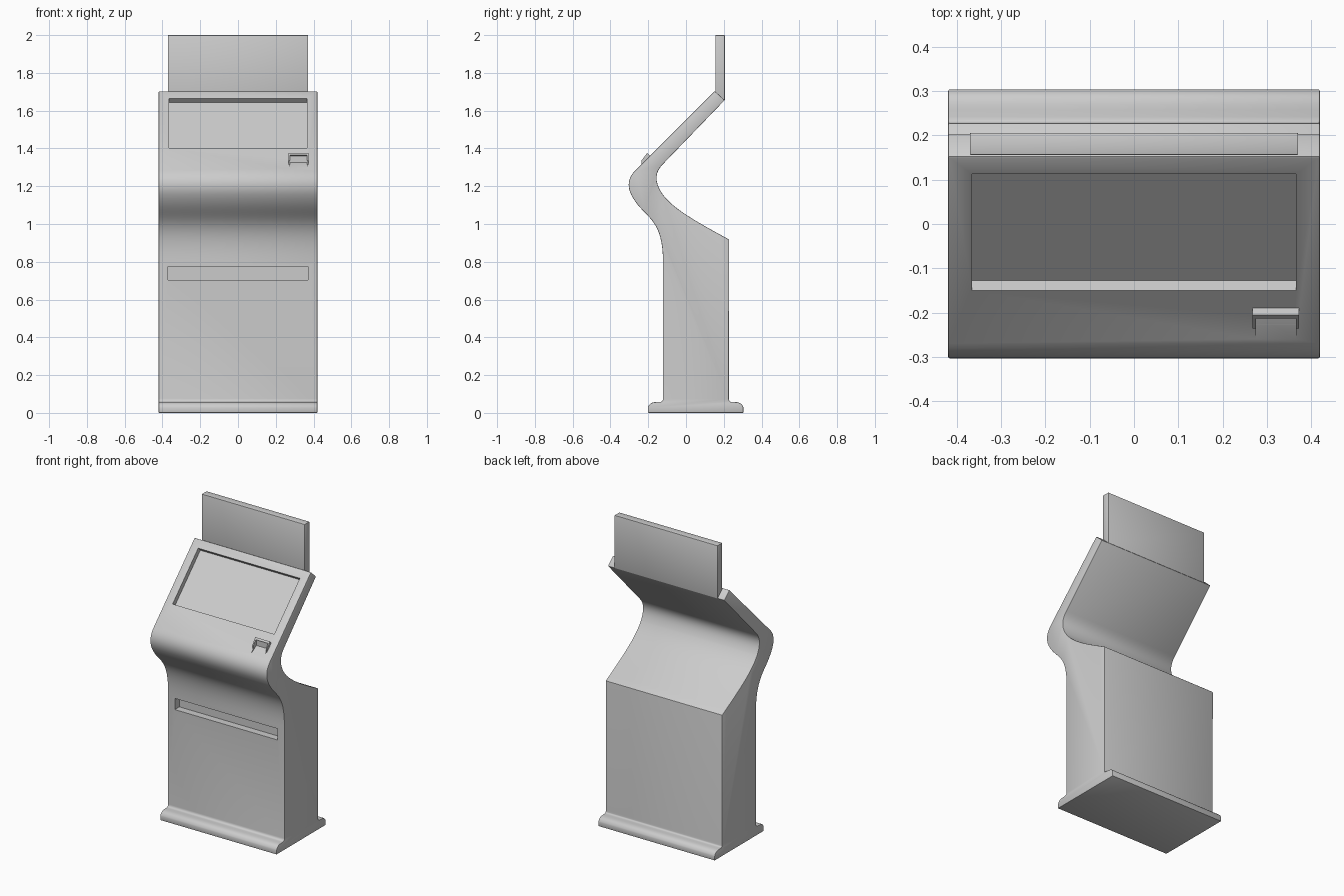
import bpy
import bmesh
import math
from mathutils import Vector
from mathutils.geometry import interpolate_bezier

cube = bpy.data.objects.get("Cube")
if cube:
    bpy.data.objects.remove(cube, do_unlink=True)

grey = bpy.data.materials.new("light grey")
grey.use_nodes = True
colour = (0.6, 0.6, 0.6, 1)
grey.diffuse_color = colour
grey.node_tree.nodes["Principled BSDF"].inputs["Base Color"].default_value = colour


def prism(name, profile, x0, x1, bevel=0):
    """Extrude a side profile of (y, z) points from x0 to x1."""
    bm = bmesh.new()
    face = bm.faces.new([bm.verts.new((x0, y, z)) for y, z in profile])
    ext = bmesh.ops.extrude_face_region(bm, geom=[face])
    verts = [v for v in ext["geom"] if isinstance(v, bmesh.types.BMVert)]
    bmesh.ops.translate(bm, verts=verts, vec=(x1 - x0, 0, 0))
    bmesh.ops.recalc_face_normals(bm, faces=bm.faces)
    mesh = bpy.data.meshes.new(name)
    bm.to_mesh(mesh)
    bm.free()
    mesh.materials.append(grey)
    obj = bpy.data.objects.new(name, mesh)
    bpy.context.collection.objects.link(obj)
    if bevel:
        mod = obj.modifiers.new("soft edges", 'BEVEL')
        mod.width = bevel
        mod.segments = 2
        mod.limit_method = 'ANGLE'
        mod.angle_limit = math.radians(40)
    return obj


def curve(a, b, c, d, steps=12):
    """Points of a Bezier curve in the side plane."""
    pts = interpolate_bezier(*[Vector((*p, 0)) for p in (a, b, c, d)], steps)
    return [(p.x, p.y) for p in pts]


def finish(obj, cutters=()):
    """Cut the openings, apply all modifiers and shade by angle."""
    for cutter in cutters:
        mod = obj.modifiers.new("opening", 'BOOLEAN')
        mod.operation = 'DIFFERENCE'
        mod.solver = 'EXACT'
        mod.object = cutter
    bpy.ops.object.select_all(action='DESELECT')
    obj.select_set(True)
    bpy.context.view_layer.objects.active = obj
    for mod in list(obj.modifiers):
        bpy.ops.object.modifier_apply(modifier=mod.name)
    bpy.ops.object.shade_smooth_by_angle(angle=math.radians(30))


# Flared foot, front edge; the back edge mirrors it about the base centre
foot = [(-0.202, 0), (-0.202, 0.028)]
foot += curve((-0.2, 0.034), (-0.19, 0.055), (-0.175, 0.058), (-0.14, 0.058), 7)
foot += curve((-0.133, 0.059), (-0.126, 0.061), (-0.122, 0.066), (-0.122, 0.075), 4)
back_foot = [(0.105 - y, z) for y, z in reversed(foot)]
back_foot = [(min(y, 0.304) if z > 0.065 else y - 0.003, z) for y, z in back_foot]

# Cabinet side outline: front swell, sloped console, curved back
outline = foot[:]
outline += curve((-0.122, 0.80), (-0.122, 1.03), (-0.215, 1.03), (-0.279, 1.135), 18)
outline += curve((-0.283, 1.142), (-0.312, 1.19), (-0.312, 1.24), (-0.27, 1.282), 12)
outline += [(0.152, 1.704), (0.205, 1.656)]
outline += curve((-0.122, 1.317), (-0.165, 1.272), (-0.165, 1.23), (-0.135, 1.175), 12)
outline += curve((-0.13, 1.167), (-0.08, 1.09), (0.03, 1.025), (0.228, 0.918), 14)
outline += back_foot
cabinet = prism("cabinet", outline, -0.42, 0.42, 0.004)

# Screen recess: a slab sunk square to the sloped console
low, high = Vector((-0.15, 1.402)), Vector((0.113, 1.665))
inward = Vector((1, -1)).normalized()
slab = [low + inward * 0.031, high + inward * 0.031,
        high - inward * 0.05, low - inward * 0.05]
screen_cut = prism("screen_cutter", slab, -0.366, 0.366)

# Delivery slot in the front
slot_cut = prism("slot_cutter",
                 [(-0.2, 0.703), (-0.075, 0.703), (-0.075, 0.776), (-0.2, 0.776)],
                 -0.37, 0.37)

# Card reader pocket with a sloping floor, and its raised hood
pocket_cut = prism("pocket_cutter",
                   [(-0.30, 1.268), (-0.26, 1.292), (-0.205, 1.325),
                    (-0.205, 1.361), (-0.32, 1.42)], 0.276, 0.366)
hood = prism("card_reader_hood",
             [(-0.18, 1.352), (-0.19, 1.362), (-0.205, 1.377),
              (-0.236, 1.336), (-0.236, 1.314), (-0.22, 1.31)], 0.268, 0.373)

finish(cabinet, [screen_cut, slot_cut, pocket_cut])
finish(hood, [pocket_cut])
for cutter in (screen_cut, slot_cut, pocket_cut):
    bpy.data.objects.remove(cutter, do_unlink=True)

# Upright sign panel standing on the top edge
sign = prism("sign_panel",
             [(0.156, 1.69), (0.156, 2), (0.206, 2), (0.206, 1.655)],
             -0.371, 0.371, 0.003)
finish(sign)
